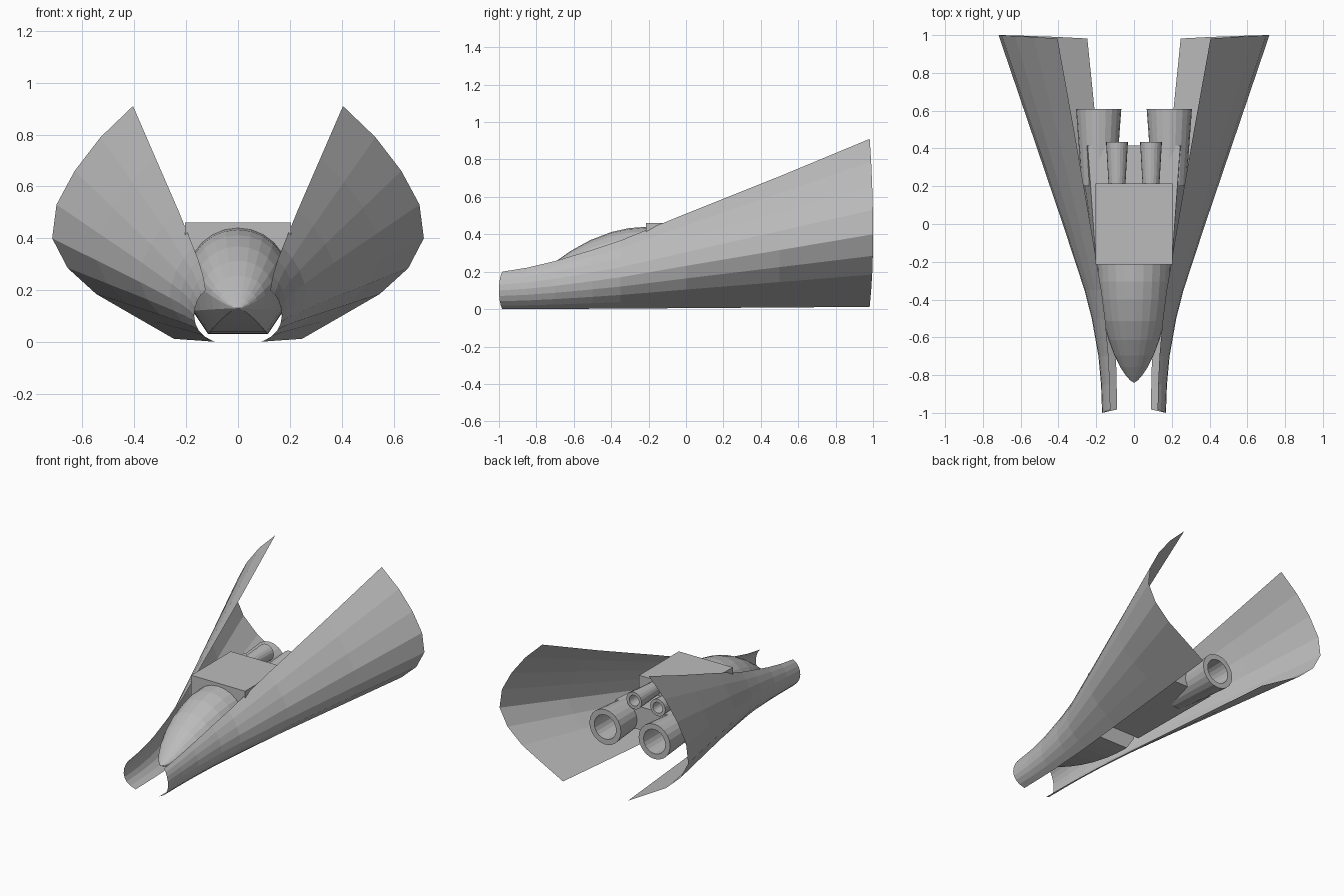
import bpy, bmesh, math

if "Cube" in bpy.data.objects:
    bpy.data.objects.remove(bpy.data.objects["Cube"], do_unlink=True)

GREY = (0.5, 0.5, 0.5, 1)
hull = bpy.data.materials.new("hull grey")
hull.use_nodes = True
hull.diffuse_color = GREY
hull.node_tree.nodes["Principled BSDF"].inputs["Base Color"].default_value = GREY


def loft(name, sections, closed=True, caps=True, ring=False, fix_normals=True):
    """Skin a list of equal-length point rings into one object."""
    bm = bmesh.new()
    rows = [[bm.verts.new(p) for p in s] for s in sections]
    n = len(rows[0])
    pairs = list(zip(rows, rows[1:]))
    if ring:
        pairs.append((rows[-1], rows[0]))
    for a, b in pairs:
        for i in range(n if closed else n - 1):
            j = (i + 1) % n
            bm.faces.new((a[i], a[j], b[j], b[i]))
    if caps:
        bm.faces.new(rows[0])
        bm.faces.new(rows[-1])
    if fix_normals:
        bmesh.ops.recalc_face_normals(bm, faces=bm.faces)
    mesh = bpy.data.meshes.new(name)
    bm.to_mesh(mesh)
    bm.free()
    mesh.materials.append(hull)
    obj = bpy.data.objects.new(name, mesh)
    bpy.context.collection.objects.link(obj)
    return obj


# Wing shells: a small front arc swept and flared into a large rear arc
front_arc = [(.125, .2), (.143, .182), (.157, .158), (.166, .13), (.169, .1),
             (.164, .07), (.15, .042), (.125, .018), (.09, 0)]
rear_arc = [(.405, .91), (.53, .79), (.63, .66), (.7, .53), (.717, .4),
            (.657, .285), (.547, .185), (.4, .1), (.247, .012)]
# (y, width blend, height blend)
stations = [(-1, 0, 0), (-.85, .01, .03), (-.7, .035, .08), (-.5, .1, .165),
            (-.35, .17, .235), (0, .38, .437), (.5, .69, .718), (1, 1, 1)]
for side, label in ((1, "left"), (-1, "right")):
    sections = []
    for y, wx, wz in stations:
        row = []
        for i, ((fx, fz), (rx, rz)) in enumerate(zip(front_arc, rear_arc)):
            inset = 1 - .018 * ((i - 4) / 4) ** 2
            row.append((side * (fx + (rx - fx) * wx),
                        y * inset if abs(y) == 1 else y,
                        fz + (rz - fz) * wz))
        sections.append(row)
    loft(label + "_wing_shell", sections, closed=False, caps=False)

# Nose: domed top and flat keel, tapering to a rounded tip
dome = [(.195 * math.cos(math.pi * k / 12), .25 + .19 * math.sin(math.pi * k / 12))
        for k in range(13)]
nose_profile = dome + [(-.175, .12), (-.115, .03), (.115, .03), (.175, .12)]
tip_z = .13
nose = []
for s in (.998, .98, .94, .87, .77, .64, .48, .3, .15, 0):
    height = 1 - s * s
    width = height ** .7
    nose.append([(x * width, -.21 - .63 * s, tip_z + (z - tip_z) * height)
                 for x, z in nose_profile])
loft("nose", nose)


def slab(name, ends):
    """Tapered block from (y, bottom half width, bottom z, top half width, top z)."""
    loft(name, [[(-b, y, zb), (b, y, zb), (t, y, zt), (-t, y, zt)]
                for y, b, zb, t, zt in ends])


# Cabin box and the wider engine body below it
slab("cabin", [(-.215, .205, .2, .205, .46), (.215, .205, .2, .205, .46)])
slab("engine_body", [(-.215, .215, .14, .2, .36), (.415, .29, .2, .245, .36)])


def nozzle(name, x, z, y0, y1, r0, r1, bore, sides=20):
    """Flared hollow tube with a closed floor part way in."""
    depth = y0 + (y1 - y0) * .3
    rings = [(y0, r0), (y1, r1), (y1, bore), (depth, bore * .9)]
    loft(name, [[(x + r * math.cos(2 * math.pi * k / sides), y,
                  z + r * math.sin(2 * math.pi * k / sides)) for k in range(sides)]
                for y, r in rings])


# Engine nozzles
for side, label in ((1, "left"), (-1, "right")):
    nozzle(label + "_main_nozzle", side * .187, .26, .2, .61, .09, .12, .083)
    nozzle(label + "_upper_nozzle", side * .09, .4, .2, .435, .044, .058, .037)
